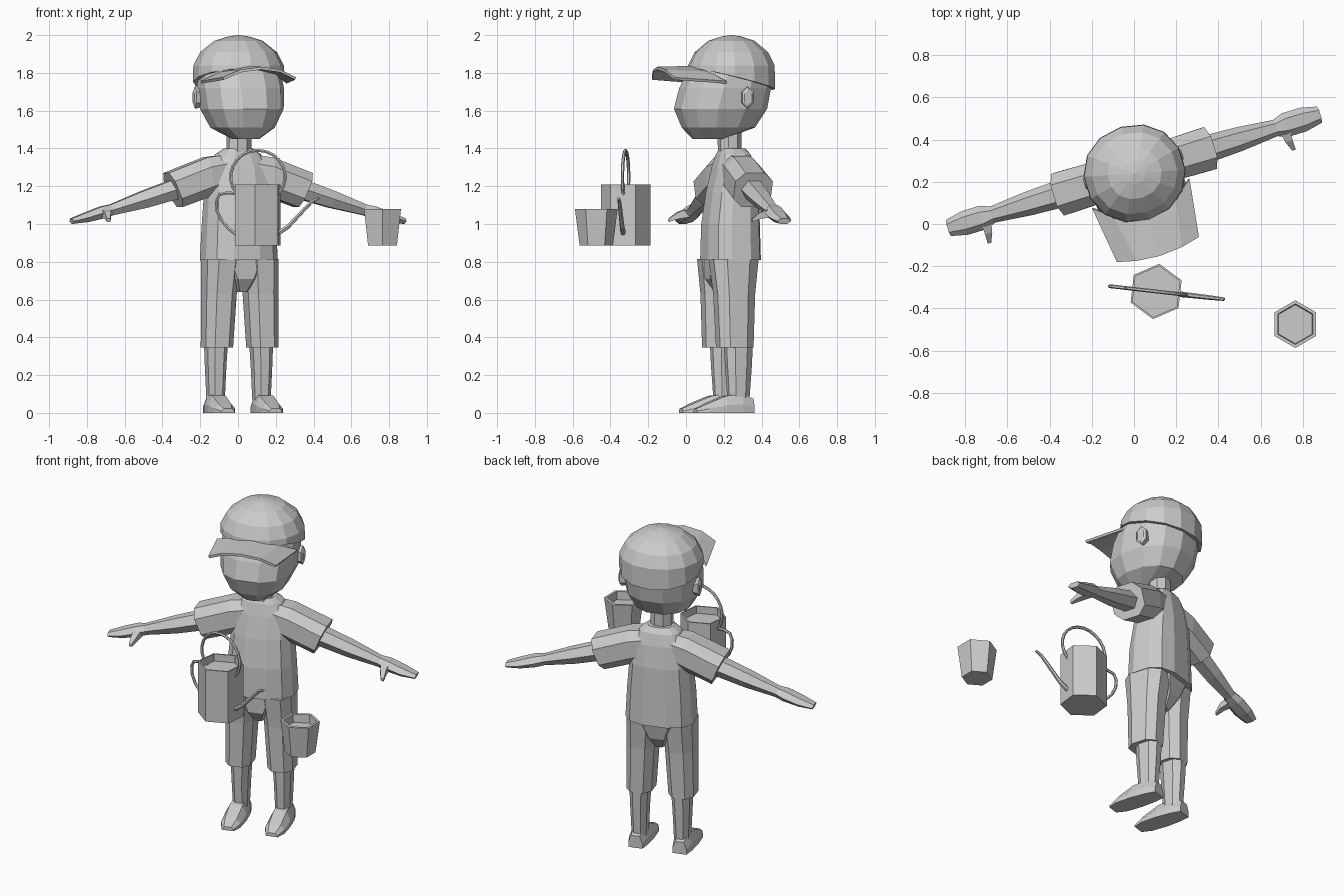
import bpy, bmesh, math
from mathutils import Matrix, Vector

if "Cube" in bpy.data.objects:
    bpy.data.objects.remove(bpy.data.objects["Cube"], do_unlink=True)

GREY = (0.6, 0.6, 0.6, 1)
clay = bpy.data.materials.new("light_grey")
clay.use_nodes = True
clay.diffuse_color = GREY
clay.node_tree.nodes["Principled BSDF"].inputs["Base Color"].default_value = GREY

# Placement frames: the figure is turned, the can a little less
BODY = Matrix.Translation((0, 0.25, 0)) @ Matrix.Rotation(math.radians(17), 4, "Z")
CAN = Matrix.Translation((0.105, -0.32, 0)) @ Matrix.Rotation(math.radians(-6.5), 4, "Z")
BUCKET = Matrix.Translation((0.765, -0.475, 0))
SIDES = (("left", 1), ("right", -1))


def add(name, data, frame):
    data.materials.append(clay)
    obj = bpy.data.objects.new(name, data)
    bpy.context.collection.objects.link(obj)
    obj.matrix_world = frame
    return obj


def section(centre, u, v, n, power=2.0, turn=0.5):
    """Superellipse ring spanned by the vectors u and v."""
    pts = []
    for i in range(n):
        a = 2 * math.pi * (i + turn) / n
        c, s = math.cos(a), math.sin(a)
        e = 2 / power
        pts.append(Vector(centre) + Vector(u) * math.copysign(abs(c) ** e, c)
                   + Vector(v) * math.copysign(abs(s) ** e, s))
    return pts


def flat(x, y, z, rx, ry, n, power=2.0, turn=0.5):
    return section((x, y, z), (rx, 0, 0), (0, ry, 0), n, power, turn)


def loft(name, rings, frame, caps=True):
    bm = bmesh.new()
    rows = [[bm.verts.new(p) for p in ring] for ring in rings]
    n = len(rows[0])
    for low, high in zip(rows, rows[1:]):
        for i in range(n):
            j = (i + 1) % n
            bm.faces.new((low[i], low[j], high[j], high[i]))
    if caps:
        bm.faces.new(rows[0][::-1])
        bm.faces.new(rows[-1])
    bmesh.ops.recalc_face_normals(bm, faces=bm.faces)
    mesh = bpy.data.meshes.new(name)
    bm.to_mesh(mesh)
    bm.free()
    return add(name, mesh, frame)


def tube(name, pts, r0, r1, frame):
    curve = bpy.data.curves.new(name, "CURVE")
    curve.dimensions = "3D"
    curve.bevel_depth = 1
    curve.bevel_resolution = 1
    curve.use_fill_caps = True
    line = curve.splines.new("POLY")
    line.points.add(len(pts) - 1)
    for i, (point, p) in enumerate(zip(line.points, pts)):
        point.co = (*p, 1)
        point.radius = r0 + (r1 - r0) * i / (len(pts) - 1)
    line.use_smooth = False
    return add(name, curve, frame)


# Head, jaw to crown: height, front, back, half width
head = [(1.45, -0.22, -0.06, 0.07), (1.51, -0.275, 0.11, 0.165), (1.61, -0.315, 0.175, 0.215),
        (1.72, -0.285, 0.195, 0.225), (1.84, -0.225, 0.2, 0.21)]
loft("head", [flat(0, (f + b) / 2, z, w, (b - f) / 2, 12, 2.3) for z, f, b, w in head], BODY)
loft("neck", [flat(0, -0.02, 1.33, 0.07, 0.06, 8), flat(0, -0.02, 1.5, 0.065, 0.065, 8)], BODY)

# Cap: dome over a rim that drops towards the back
rim = flat(0, -0.01, 0, 0.242, 0.23, 14, 2.1)
for p in rim:
    p.z = 1.765 - 0.25 * p.y
dome = [rim]
for z, r in ((1.84, 0.99), (1.91, 0.84), (1.97, 0.53), (1.993, 0.22), (2.0, 0.02)):
    dome.append(flat(0, -0.01, z, 0.242 * r, 0.23 * r, 14, 2.1))
loft("cap", dome, BODY)

# Brim: bent sheet with drooping sides
inner = [(0, -0.22, 1.83), (0.15, -0.185, 1.80), (0.238, -0.11, 1.75)]
outer = [(0, -0.42, 1.825), (0.11, -0.41, 1.81), (0.2, -0.388, 1.77)]
rows = [[(-x, y, z) for x, y, z in row[:0:-1]] + row for row in (inner, outer)]
count = len(rows[0])
mesh = bpy.data.meshes.new("cap_brim")
mesh.from_pydata(rows[0] + rows[1], [], [(i, count + i, count + i + 1, i + 1) for i in range(count - 1)])
brim = add("cap_brim", mesh, BODY)
brim.modifiers.new("thickness", "SOLIDIFY").thickness = 0.015
brim.modifiers["thickness"].offset = 0

# Shirt and pelvis: height, y centre, half width, half depth
shirt = [(0.81, -0.015, 0.205, 0.15), (1.0, -0.015, 0.195, 0.145), (1.17, -0.005, 0.18, 0.13),
         (1.3, 0, 0.165, 0.105), (1.37, 0, 0.12, 0.085), (1.4, -0.005, 0.075, 0.065)]
loft("shirt", [flat(0, y, z, rx, ry, 12, 2.6) for z, y, rx, ry in shirt], BODY)
pelvis = [(0.64, -0.03, 0.04, 0.07), (0.71, -0.03, 0.1, 0.12), (0.82, -0.02, 0.19, 0.135)]
loft("shorts_seat", [flat(0, y, z, rx, ry, 8, 2.4) for z, y, rx, ry in pelvis], BODY)

for side, s in SIDES:
    # Ear
    loft(side + "_ear", [section((s * x, 0.01, 1.67), (0, r * 0.6, 0), (0, 0, r), 6)
                         for x, r in ((0.19, 0.05), (0.235, 0.06), (0.243, 0.04))], BODY)

    # Sleeve, its opening square to the arm
    sleeve = [(0.06, 1.275, 0.1, 0.09, 0.0), (0.17, 1.25, 0.11, 0.105, 0.1), (0.36, 1.18, 0.104, 0.11, 0.4)]
    loft(side + "_sleeve", [section((s * x, 0, z), (0, d, 0),
                                    (s * h * math.sin(t), 0, h * math.cos(t)), 8, 2.6)
                            for x, z, h, d, t in sleeve], BODY)

    # Arm running into a flat hand
    arm = [(0.3, 1.2, 0.06, 0.068), (0.52, 1.13, 0.05, 0.058), (0.70, 1.075, 0.032, 0.04),
           (0.75, 1.062, 0.035, 0.058), (0.84, 1.035, 0.028, 0.058), (0.92, 1.015, 0.016, 0.04)]
    loft(side + "_arm", [section((s * x, 0, z), (0, d, 0), (s * h * 0.3, 0, h), 6, turn=0)
                         for x, z, h, d in arm], BODY)
    loft(side + "_thumb", [section((s * x, y, z), (r, 0, 0), (0, 0, r), 4)
                           for x, y, z, r in ((0.74, -0.02, 1.06, 0.035), (0.745, -0.08, 1.045, 0.025),
                                              (0.755, -0.126, 1.02, 0.012))], BODY)

    # Shorts leg, shin and shoe
    shorts = [(0.345, 0.126, 0.08, 0.098), (0.63, 0.115, 0.088, 0.11), (0.815, 0.105, 0.097, 0.132)]
    loft(side + "_shorts_leg", [flat(s * x, -0.03, z, rx, ry, 8, 2.6) for z, x, rx, ry in shorts], BODY)
    shin = [(0.06, 0.127, 0.046, 0.058), (0.25, 0.127, 0.054, 0.072), (0.37, 0.125, 0.06, 0.078)]
    loft(side + "_shin", [flat(s * x, -0.01, z, rx, ry, 8, 2.3) for z, x, rx, ry in shin], BODY)
    shoe = [(0.065, 0.042, 0.075), (0.0, 0.055, 0.1), (-0.09, 0.062, 0.09),
            (-0.19, 0.058, 0.05), (-0.25, 0.036, 0.022)]
    shape = ((-1, 0.0), (1, 0.0), (1, 0.45), (0.6, 1), (-0.6, 1), (-1, 0.45))
    loft(side + "_shoe", [[Vector((s * 0.132 + a * w, y, b * h)) for a, b in shape]
                          for y, w, h in shoe], BODY)


def vessel(name, levels, frame):
    """Six-sided pot: outside, rim, then down the inside."""
    loft(name, [flat(0, 0, z, r, r, 6) for z, r in levels], frame)


vessel("watering_can_body", [(0.885, 0.132), (1.21, 0.132), (1.21, 0.122), (1.165, 0.122)], CAN)
vessel("bucket", [(0.885, 0.088), (1.08, 0.113), (1.08, 0.096), (1.03, 0.092)], BUCKET)

# Watering can handles and spout
arch = [(0.145 * math.cos(a), 0, 1.25 + 0.14 * math.sin(a))
        for a in (math.radians(-42 + 264 * i / 16) for i in range(17))]
tube("watering_can_top_handle", arch, 0.009, 0.009, CAN)
loop = [(-0.1, 1.16), (-0.165, 1.165), (-0.205, 1.155), (-0.222, 1.12), (-0.218, 1.07),
        (-0.195, 1.02), (-0.155, 0.975), (-0.1, 0.93)]
tube("watering_can_side_handle", [(x, 0, z) for x, z in loop], 0.009, 0.009, CAN)
spout = [(0.09, 0.94), (0.16, 0.985), (0.25, 1.08), (0.29, 1.12), (0.325, 1.137)]
tube("watering_can_spout", [(x, 0, z) for x, z in spout], 0.014, 0.008, CAN)
